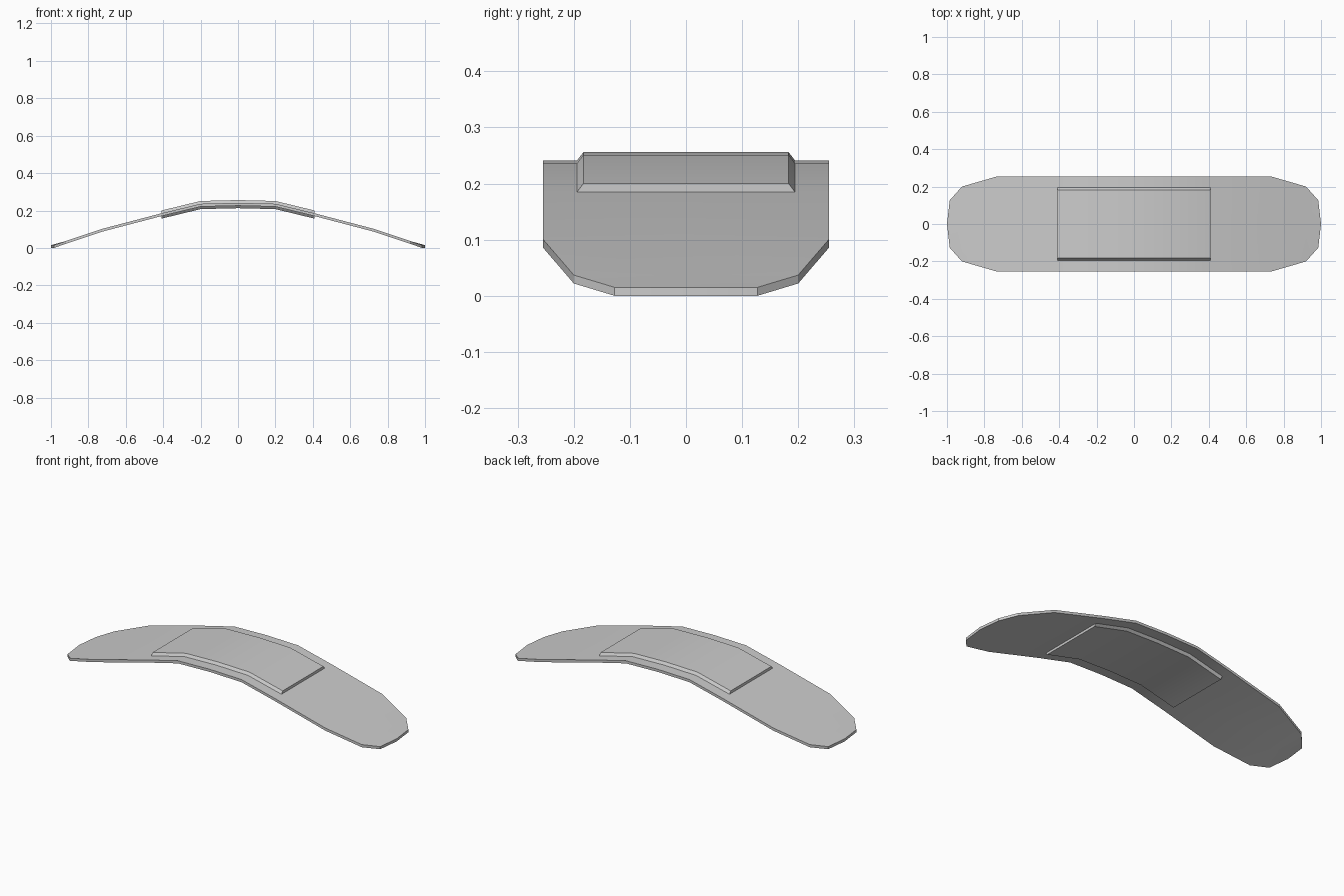
import bpy

if "Cube" in bpy.data.objects:
    bpy.data.objects.remove(bpy.data.objects["Cube"])

T = 0.015  # layer thickness


def loft(name, half):
    """Mirror half stations to -x and loft a closed solid.
    Station: (x_top, x_bot, y_top, y_bot, z_top, z_bot, bulge)"""
    mirrored = [(-a, -b, c, d, e, f, -g) for a, b, c, d, e, f, g in half[:0:-1]]
    stations = mirrored + half
    verts, faces = [], []
    for xt, xb, yt, yb, zt, zb, bulge in stations:
        for s in (-1, 0, 1):
            verts.append((xt + (bulge if s == 0 else 0), s * yt, zt))
        for s in (1, 0, -1):
            verts.append((xb + (bulge if s == 0 else 0), s * yb, zb))
    n = len(stations)
    for i in range(n - 1):
        for j in range(6):
            k = (j + 1) % 6
            faces.append((i * 6 + j, (i + 1) * 6 + j, (i + 1) * 6 + k, i * 6 + k))
    # end caps as two quads each, following the rounded tip
    e = (n - 1) * 6
    faces += [(0, 1, 4, 5), (1, 2, 3, 4),
              (e + 5, e + 4, e + 1, e), (e + 4, e + 3, e + 2, e + 1)]
    mesh = bpy.data.meshes.new(name)
    mesh.from_pydata(verts, [], faces)
    ob = bpy.data.objects.new(name, mesh)
    bpy.context.collection.objects.link(ob)
    bpy.ops.object.select_all(action='DESELECT')
    ob.select_set(True)
    bpy.context.view_layer.objects.active = ob
    bpy.ops.object.mode_set(mode='EDIT')
    bpy.ops.mesh.select_all(action='SELECT')
    bpy.ops.mesh.normals_make_consistent(inside=False)
    bpy.ops.object.mode_set(mode='OBJECT')
    bpy.ops.object.shade_smooth_by_angle(angle=0.5)
    return ob


# arched strip with rounded ends: x, half width, top z, tip bulge
profile = [(0, 0.255, 0.241, 0), (0.2, 0.255, 0.236, 0), (0.41, 0.255, 0.185, 0),
           (0.73, 0.255, 0.101, 0), (0.92, 0.2, 0.037, 0), (0.985, 0.127, T, 0.015)]
loft("adhesive_strip", [(x, x, w, w, z, z - T, b) for x, w, z, b in profile])

# bevelled pads following the arch, one above and one below the strip
arch = profile[:3]
loft("top_pad", [(x, x, 0.183, 0.2, z + T, z - T / 2, 0) for x, _, z, _ in arch])
loft("bottom_pad", [(x, x, 0.2, 0.183, z - T / 2, z - 1.9 * T, 0) for x, _, z, _ in arch])
